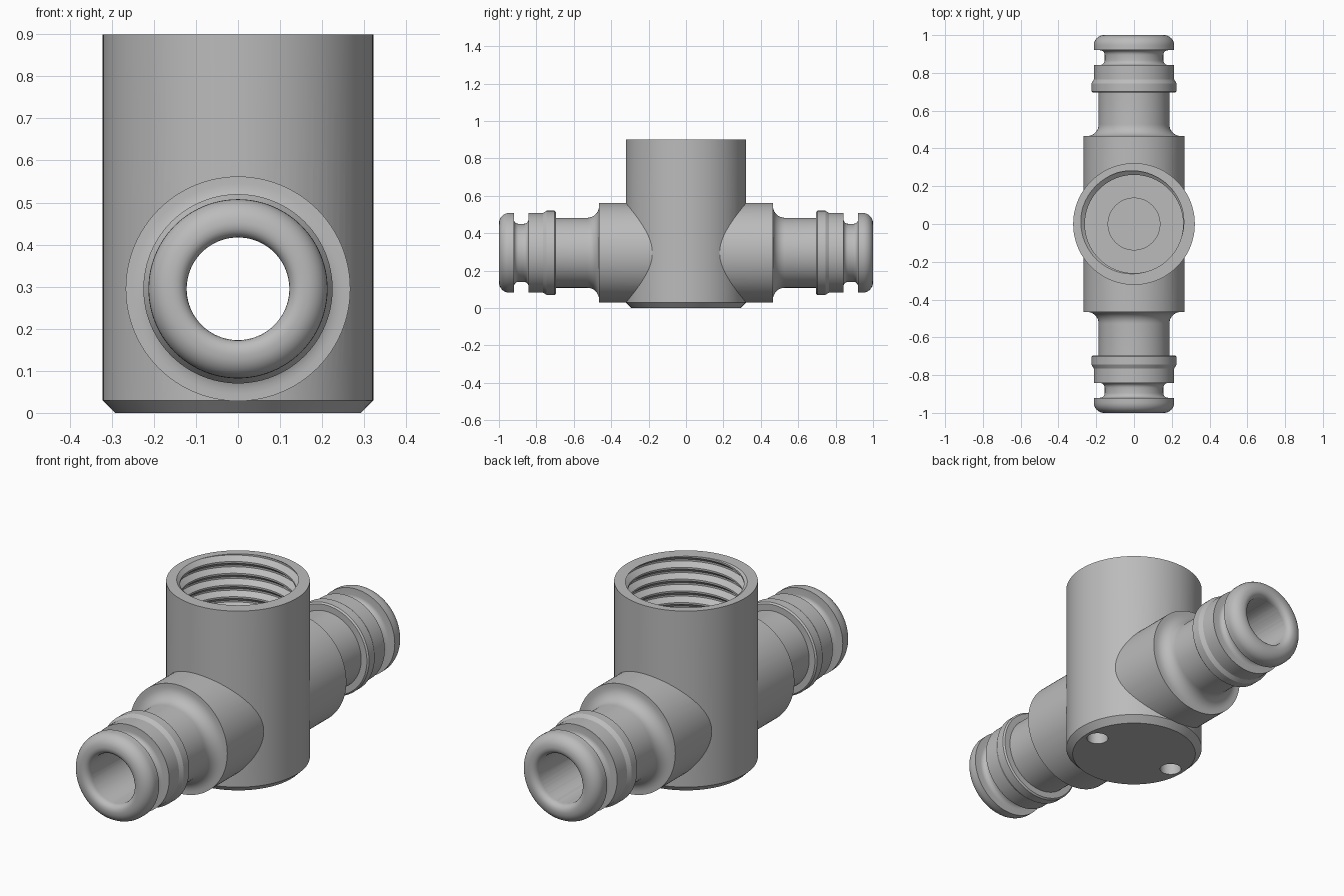
import bpy, bmesh
from math import pi, sin, cos, floor
from mathutils import Matrix

if "Cube" in bpy.data.objects:
    bpy.data.objects.remove(bpy.data.objects["Cube"])

SEG = 96
AXIS_Z = 0.295          # height of the cross pipe
BORE = 0.122

grey = bpy.data.materials.new("plain_grey")
grey.use_nodes = True
grey.diffuse_color = (0.5, 0.5, 0.5, 1)
grey.node_tree.nodes["Principled BSDF"].inputs["Base Color"].default_value = (0.5, 0.5, 0.5, 1)


def skin(name, columns, matrix=Matrix()):
    """Join neighbouring columns of points into a closed solid."""
    bm = bmesh.new()
    cols = [[bm.verts.new(p) for p in col] for col in columns]
    for a, b in zip(cols, cols[1:]):
        for i in range(len(a) - 1):
            bm.faces.new((a[i], b[i], b[i + 1], a[i + 1]))
    bmesh.ops.remove_doubles(bm, verts=bm.verts[:], dist=1e-5)
    bmesh.ops.holes_fill(bm, edges=bm.edges[:], sides=0)
    bmesh.ops.recalc_face_normals(bm, faces=bm.faces[:])
    bm.transform(matrix)
    mesh = bpy.data.meshes.new(name)
    bm.to_mesh(mesh)
    bm.free()
    obj = bpy.data.objects.new(name, mesh)
    bpy.context.collection.objects.link(obj)
    mesh.materials.append(grey)
    return obj


def lathe(name, profile, matrix=Matrix()):
    """Revolve (radius, height) points around z."""
    angles = [2 * pi * i / SEG for i in range(SEG + 1)]
    return skin(name, [[(r * cos(t), r * sin(t), z) for r, z in profile] for t in angles], matrix)


def arc(r, h, radius, start, end, steps=8):
    """Arc of (radius, height) points, angles in degrees."""
    angles = [(start + (end - start) * i / steps) * pi / 180 for i in range(steps + 1)]
    return [(r + radius * cos(a), h + radius * sin(a)) for a in angles]


def combine(target, other, operation):
    mod = target.modifiers.new(operation.lower(), 'BOOLEAN')
    mod.operation, mod.solver, mod.object = operation, 'EXACT', other
    bpy.context.view_layer.objects.active = target
    bpy.ops.object.modifier_apply(modifier=mod.name)
    bpy.data.objects.remove(other)


# Upright barrel with a chamfered foot
fitting = lathe("tee_fitting", [(0, 0), (0.292, 0), (0.322, 0.03), (0.322, 0.9), (0, 0.9)])

# Cross pipe: one grooved spigot profile, mirrored to the other end
spigot = [(0.267, 0.465)]
spigot += arc(0.25, 0.528, 0.063, 270, 180)                  # shoulder fillet
spigot += [(0.187, 0.695), (0.218, 0.695), (0.225, 0.702), (0.225, 0.745), (0.213, 0.765)]
spigot += [(0.213, 0.842)]
spigot += arc(0.18, 0.867, 0.025, 270, 180, 5)               # seal groove
spigot += arc(0.18, 0.895, 0.025, 180, 90, 5)
spigot += [(0.213, 0.92)]
spigot += arc(0.158, 0.945, 0.055, 0, 90)                    # rounded nose
spigot += arc(0.152, 0.97, 0.03, 90, 180, 5)
spigot += [(0.11, 0.96), (0, 0.96)]
along_y = Matrix.Translation((0, 0, AXIS_Z)) @ Matrix.Rotation(pi / 2, 4, 'X')
pipe = lathe("cross_pipe", [(r, -h) for r, h in reversed(spigot)] + spigot, along_y)
combine(fitting, pipe, 'UNION')

# Threaded socket: helical wall with flat crests and roots
PITCH, LOW, TOP, RIM = 0.058, 0.59, 0.95, 0.9
MINOR, MAJOR = 0.26, 0.285
KNOTS = [(0, MINOR), (0.15, MINOR), (0.5, MAJOR), (0.65, MAJOR), (1, MINOR)]


def thread_radius(u):
    u -= floor(u)
    for (a, ra), (b, rb) in zip(KNOTS, KNOTS[1:]):
        if u <= b:
            return ra + (rb - ra) * (u - a) / (b - a)
    return MINOR


columns = []
for i in range(SEG + 1):
    turn = i / SEG
    shift = turn - 0.95
    column = []
    for k in range(-9, 5):
        for u, _ in KNOTS[:-1]:
            z = min(max(RIM + PITCH * (k + u + shift), LOW), TOP)
            r = thread_radius((z - RIM) / PITCH - shift)
            column.append((r * cos(2 * pi * turn), r * sin(2 * pi * turn), z))
    columns.append(column)
combine(fitting, skin("thread_cutter", columns), 'DIFFERENCE')

# Inlet from the socket floor, then the straight bore
combine(fitting, lathe("inlet_cutter", [(0, 0.16), (0.137, 0.16), (0.137, 0.65), (0, 0.65)]), 'DIFFERENCE')
combine(fitting, lathe("bore_cutter", [(0, -1.1), (BORE, -1.1), (BORE, 1.1), (0, 1.1)], along_y), 'DIFFERENCE')

# Two blind mounting holes in the foot
for side in (-1, 1):
    hole = lathe("mounting_hole_cutter", [(0, -0.05), (0.05, -0.05), (0.05, 0.07), (0, 0.09)],
                 Matrix.Translation((side * 0.227, 0, 0)))
    combine(fitting, hole, 'DIFFERENCE')

# Smooth shading with crisp edges
bpy.ops.object.select_all(action='DESELECT')
fitting.select_set(True)
bpy.context.view_layer.objects.active = fitting
bpy.ops.object.shade_smooth_by_angle(angle=pi / 6)
